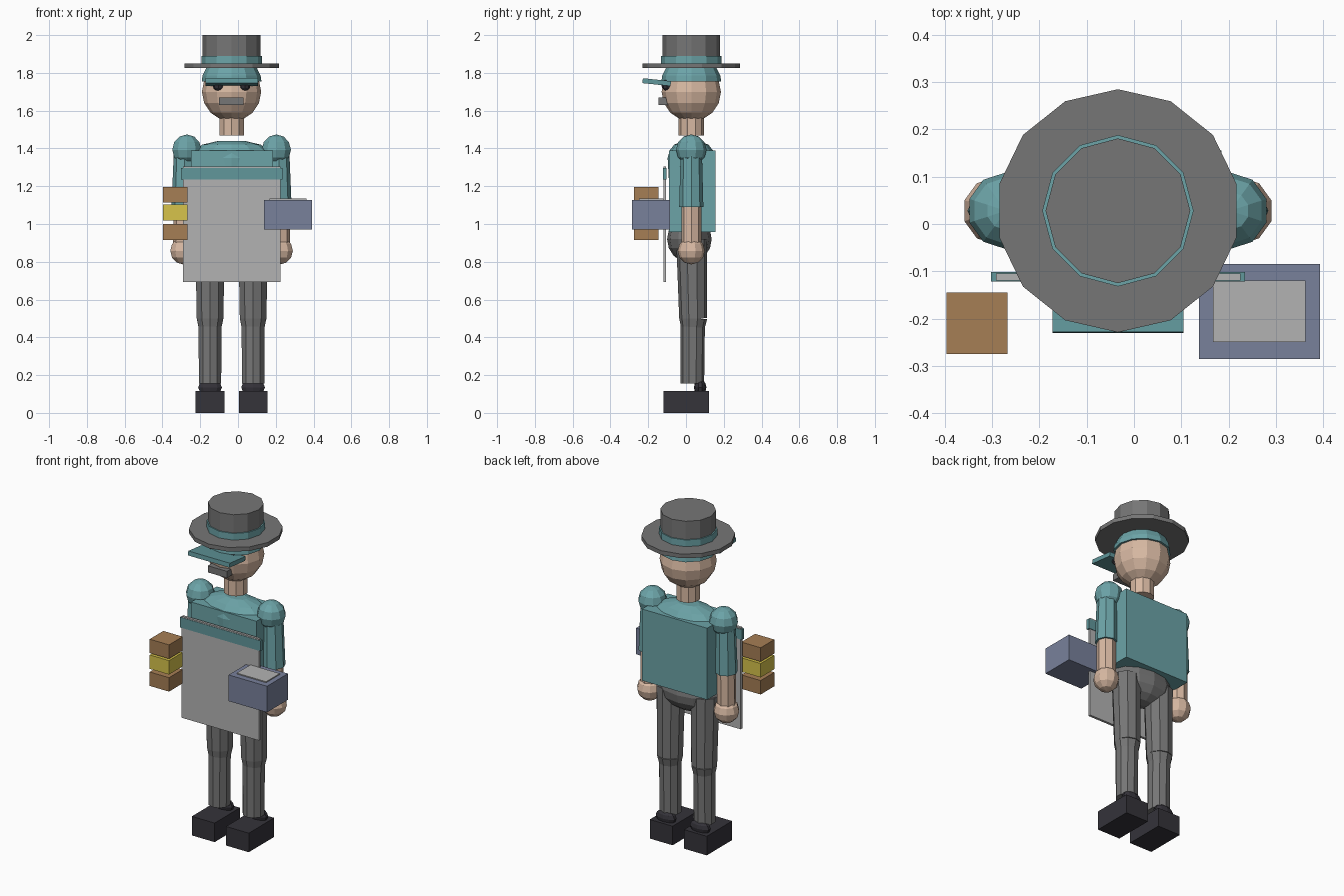
import bpy
from math import pi, radians
from mathutils import Vector

if "Cube" in bpy.data.objects:
    bpy.data.objects.remove(bpy.data.objects["Cube"])

CX, CY = -0.034, 0.028  # body axis


def mat(name, rgb):
    m = bpy.data.materials.new(name)
    m.diffuse_color = (*rgb, 1)
    m.use_nodes = True
    m.node_tree.nodes["Principled BSDF"].inputs["Base Color"].default_value = m.diffuse_color
    return m


TEAL = mat("teal", (0.15, 0.37, 0.39))
DTEAL = mat("dark_teal", (0.12, 0.31, 0.33))
SKIN = mat("skin", (0.68, 0.48, 0.36))
GREY = mat("dark_grey", (0.18, 0.18, 0.18))
BLACK = mat("charcoal", (0.035, 0.033, 0.042))
BROWN = mat("brown", (0.38, 0.21, 0.09))
YELLOW = mat("yellow", (0.68, 0.55, 0.07))
BLUE = mat("slate_blue", (0.19, 0.22, 0.33))
LIGHT = mat("light_grey", (0.45, 0.45, 0.45))


def finish(name, m):
    o = bpy.context.object
    o.name = name
    o.data.materials.append(m)
    return o


def box(name, x, y, z, m):
    """Box from (min, max) pairs."""
    bpy.ops.mesh.primitive_cube_add(size=1, location=[(a + b) / 2 for a, b in (x, y, z)])
    o = finish(name, m)
    o.scale = [b - a for a, b in (x, y, z)]
    return o


def ball(name, c, r, m, seg=10, rings=6):
    bpy.ops.mesh.primitive_uv_sphere_add(segments=seg, ring_count=rings, radius=1, location=c)
    o = finish(name, m)
    o.scale = r if isinstance(r, tuple) else (r, r, r)
    return o


def limb(name, a, b, r1, r2, m, sides=10):
    """Tapered cylinder from point a to point b."""
    a, b = Vector(a), Vector(b)
    bpy.ops.mesh.primitive_cone_add(vertices=sides, radius1=r1, radius2=r2,
                                    depth=(b - a).length, location=(a + b) / 2)
    o = finish(name, m)
    o.rotation_mode = 'QUATERNION'
    o.rotation_quaternion = Vector((0, 0, 1)).rotation_difference(b - a)
    return o


def disc(name, r, z0, z1, m, sides):
    return limb(name, (CX, CY, z0), (CX, CY, z1), r, r, m, sides)


def lathe(name, profile, c, m, sides=12, sy=1.0):
    """Closed solid from (radius, z) rings, squashed in y."""
    from math import cos, sin
    verts = [(c[0] + r * cos(2 * pi * i / sides), c[1] + sy * r * sin(2 * pi * i / sides), z)
             for r, z in profile for i in range(sides)]
    faces = [(k * sides + i, k * sides + (i + 1) % sides,
              (k + 1) * sides + (i + 1) % sides, (k + 1) * sides + i)
             for k in range(len(profile) - 1) for i in range(sides)]
    faces += [tuple(reversed(range(sides))),
              tuple(range((len(profile) - 1) * sides, len(profile) * sides))]
    me = bpy.data.meshes.new(name)
    me.from_pydata(verts, [], faces)
    me.materials.append(m)
    o = bpy.data.objects.new(name, me)
    bpy.context.collection.objects.link(o)
    return o


# Hat
disc("hat_brim", 0.257, 1.825, 1.85, GREY, 14)
disc("hat_band", 0.160, 1.85, 1.89, TEAL, 12)
disc("hat_crown", 0.153, 1.85, 2.0, GREY, 12)

# Head, cap and face
ball("head", (CX, CY, 1.70), (0.157, 0.157, 0.157), SKIN, 12, 8)
lathe("cap", [(0.158, 1.755), (0.154, 1.785), (0.132, 1.83), (0.07, 1.86)], (CX, CY), TEAL, 12)
visor = box("cap_visor", (-0.172, 0.105), (-0.23, -0.08), (1.738, 1.764), DTEAL)
visor.rotation_euler.x = radians(-6)
for s in (-1, 1):
    ball("eye", (CX + s * 0.07, -0.10, 1.735), 0.03, BLACK, 8, 6)
box("moustache", (-0.10, 0.028), (-0.145, -0.095), (1.63, 1.67), GREY)
disc("neck", 0.068, 1.468, 1.60, SKIN, 10)

# Torso and hips
box("tunic", (-0.25, 0.185), (-0.09, 0.155), (0.958, 1.39), TEAL)
lathe("torso", [(0.13, 0.97), (0.19, 1.02), (0.20, 1.20), (0.214, 1.35), (0.195, 1.39),
                (0.155, 1.42), (0.07, 1.44)], (CX, CY), TEAL, 12, 0.585)
ball("hips", (CX, CY - 0.01, 0.92), (0.195, 0.118, 0.125), GREY, 12, 8)

for s, side in ((-1, "right"), (1, "left")):
    # Arm
    sx, ex, hx = (CX + s * d for d in (0.237, 0.254, 0.256))
    ball(side + "_shoulder", (sx, CY, 1.393), 0.081, TEAL)
    limb(side + "_sleeve", (ex, CY, 1.09), (sx + s * 0.012, CY, 1.40), 0.064, 0.056, TEAL, 8)
    limb(side + "_forearm", (hx, CY, 0.90), (ex, CY, 1.15), 0.053, 0.053, SKIN, 8)
    ball(side + "_hand", (hx, CY, 0.858), 0.072, SKIN)
    # Leg
    lx = CX + s * 0.114
    limb(side + "_thigh", (lx, 0.038, 0.50), (lx, 0.03, 0.92), 0.074, 0.082, GREY)
    limb(side + "_knee", (lx, 0.036, 0.45), (lx, 0.038, 0.50), 0.063, 0.074, GREY)
    limb(side + "_shin", (lx, 0.034, 0.155), (lx, 0.036, 0.46), 0.062, 0.064, GREY)
    ball(side + "_ankle", (lx, 0.075, 0.135), (0.066, 0.033, 0.042), BLACK)
    box(side + "_boot", (lx - 0.076, lx + 0.076), (-0.12, 0.122), (0, 0.115), BLACK)

# Apron
box("apron", (-0.292, 0.225), (-0.12, -0.105), (0.692, 1.305), LIGHT)
box("apron_trim", (-0.302, 0.235), (-0.122, -0.102), (1.235, 1.297), DTEAL)

# Stacked blocks beside one hand
for z, m, n in ((1.155, BROWN, "upper_block"), (1.06, YELLOW, "middle_block"),
                (0.957, BROWN, "lower_block")):
    box(n, (-0.397, -0.268), (-0.275, -0.145), (z - 0.042, z + 0.042), m)

# Box with an inlaid lid beside the other hand
box("carry_box", (0.137, 0.393), (-0.285, -0.085), (0.97, 1.128), BLUE)
box("carry_box_lid", (0.167, 0.363), (-0.25, -0.12), (1.12, 1.134), LIGHT)
